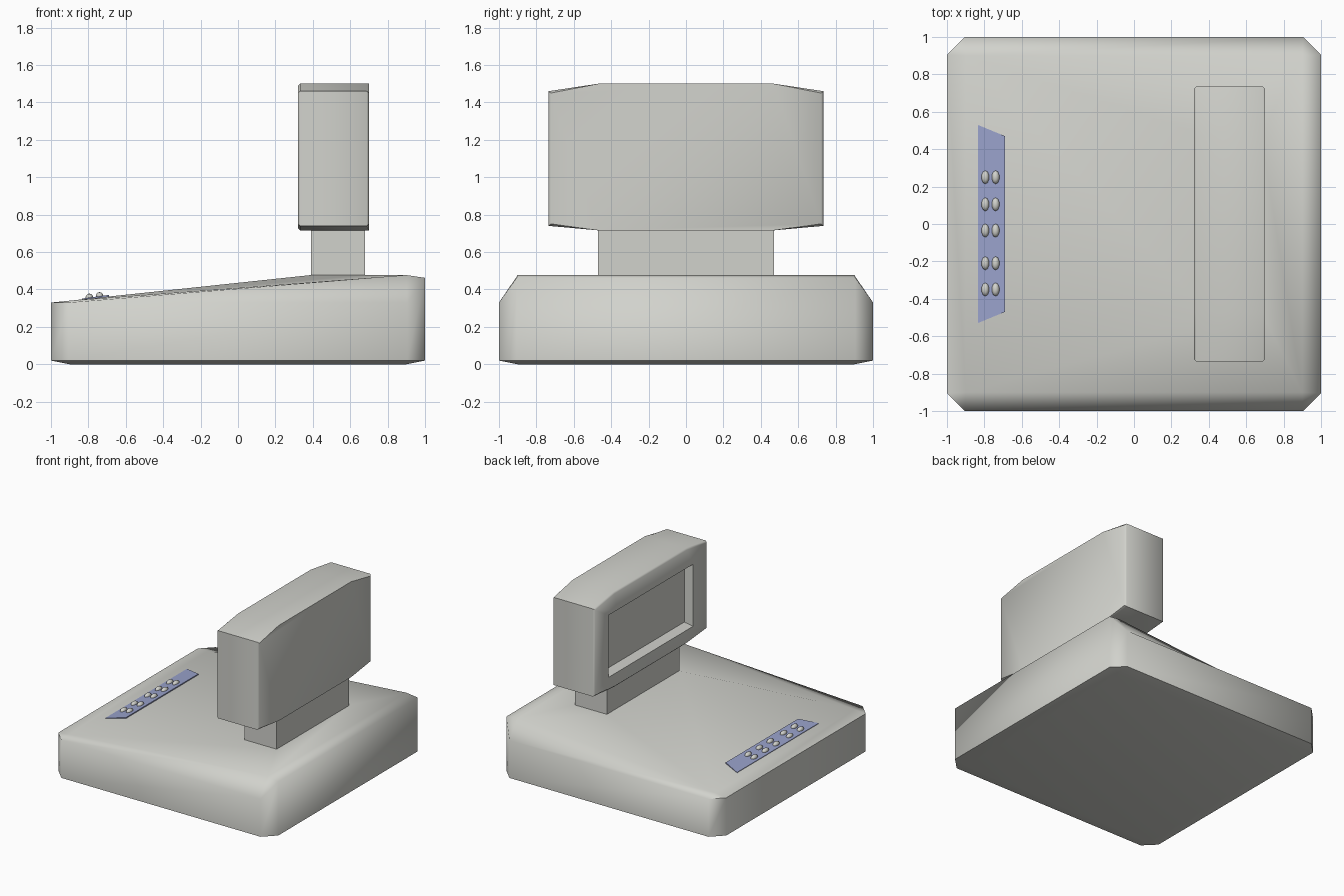
import bpy, bmesh, math
from mathutils import Matrix

if "Cube" in bpy.data.objects:
    bpy.data.objects.remove(bpy.data.objects["Cube"])


def material(name, rgb):
    m = bpy.data.materials.new(name)
    m.diffuse_color = (*rgb, 1)
    m.use_nodes = True
    m.node_tree.nodes["Principled BSDF"].inputs["Base Color"].default_value = m.diffuse_color
    return m


GREY = material("warm_grey", (0.64, 0.645, 0.605))
BLUE = material("key_panel_blue", (0.32, 0.36, 0.60))


def finish(name, bm, mat, angle=60):
    bmesh.ops.recalc_face_normals(bm, faces=bm.faces)
    me = bpy.data.meshes.new(name)
    bm.to_mesh(me)
    bm.free()
    me.materials.append(mat)
    ob = bpy.data.objects.new(name, me)
    bpy.context.collection.objects.link(ob)
    bpy.ops.object.select_all(action='DESELECT')
    ob.select_set(True)
    bpy.context.view_layer.objects.active = ob
    bpy.ops.object.shade_smooth_by_angle(angle=math.radians(angle))
    return ob


def skin(bm, a, b):
    n = len(a)
    for i in range(n):
        ring = [a[i], a[(i + 1) % n], b[(i + 1) % n], b[i]]
        ring = list(dict.fromkeys(ring))
        if len(ring) > 2:
            bm.faces.new(ring)


def rect(x0, x1, y, z0, z1):
    return [(x0, -y, z0), (x1, -y, z1), (x1, y, z1), (x0, y, z0)]


# Base: chamfered slab whose top rises toward the neck
bm = bmesh.new()


def octagon(z_side, z_right):
    a = 0.905
    pts = [(-1, -a, z_side), (-a, -1, z_side), (a, -1, z_side), (1, -a, z_right),
           (1, a, z_right), (a, 1, z_side), (-a, 1, z_side), (-1, a, z_side)]
    return [bm.verts.new(p) for p in pts]


def corners(pts):
    return [bm.verts.new(p) for p in pts]


def doubled(q):
    return [v for v in q for _ in (0, 1)]


bottom = corners(rect(-0.9, 0.9, 0.9, 0, 0))
low = octagon(0.02, 0.02)
high = octagon(0.33, 0.462)
top = corners(rect(-0.9, 0.9, 0.9, 0.34, 0.477))
crown = corners(rect(0.39, 0.68, 0.47, 0.477, 0.477))
bm.faces.new(bottom)
skin(bm, doubled(bottom), low)
skin(bm, low, high)
skin(bm, high, doubled(top))
skin(bm, top, crown)
bm.faces.new(crown)
finish("base", bm, GREY)

# Neck
bm = bmesh.new()
bmesh.ops.create_cube(bm, size=1, matrix=Matrix.Translation((0.535, 0, 0.6))
                      @ Matrix.Diagonal((0.29, 0.94, 0.30, 1)))
finish("neck", bm, GREY, 30)

# Display housing: yz profile extruded along x, with a recessed screen
bm = bmesh.new()
half = [(0.47, 0.716), (0.735, 0.74), (0.735, 1.46), (0.47, 1.5)]
outline = half + [(-y, z) for y, z in reversed(half)]
front = [bm.verts.new((0.32, y, z)) for y, z in outline]
back = [bm.verts.new((0.70, y, z)) for y, z in outline]
bm.faces.new(back)
skin(bm, front, back)


def screen_ring(x, y, z0, z1):
    return corners([(x, s * w, z) for s, w, z in
                    [(1, y * .8, z0), (1, y, z0), (1, y, z1), (1, y * .8, z1),
                     (-1, y * .8, z1), (-1, y, z1), (-1, y, z0), (-1, y * .8, z0)]])


opening = screen_ring(0.32, 0.55, 0.83, 1.34)
screen = screen_ring(0.38, 0.52, 0.86, 1.31)
skin(bm, front, opening)
skin(bm, opening, screen)
bm.faces.new(screen)
outer = set(front + back)
edges = [e for e in bm.edges if e.verts[0] in outer and e.verts[1] in outer
         and abs(e.verts[0].co.x - e.verts[1].co.x) < 0.01]
bmesh.ops.bevel(bm, geom=edges, offset=0.012, segments=1, affect='EDGES')
finish("display_housing", bm, GREY, 50)

# Key panel: thin raised wedge on the sloping top
bm = bmesh.new()
lo = corners([(-0.835, -0.53, 0.335), (-0.69, -0.47, 0.35),
              (-0.69, 0.47, 0.35), (-0.835, 0.53, 0.335)])
hi = corners([(-0.835, -0.53, 0.351), (-0.69, -0.47, 0.371),
              (-0.69, 0.47, 0.371), (-0.835, 0.53, 0.351)])
bm.faces.new(lo)
bm.faces.new(hi)
skin(bm, lo, hi)
finish("key_panel", bm, BLUE, 30)

# Keys: two columns of small domes
bm = bmesh.new()
for x, z in ((-0.795, 0.358), (-0.74, 0.366)):
    for y in (0.25, 0.105, -0.035, -0.21, -0.35):
        bmesh.ops.create_uvsphere(bm, u_segments=10, v_segments=6, radius=1,
                                  matrix=Matrix.Translation((x, y, z))
                                  @ Matrix.Diagonal((0.021, 0.036, 0.02, 1)))
finish("keys", bm, GREY)
